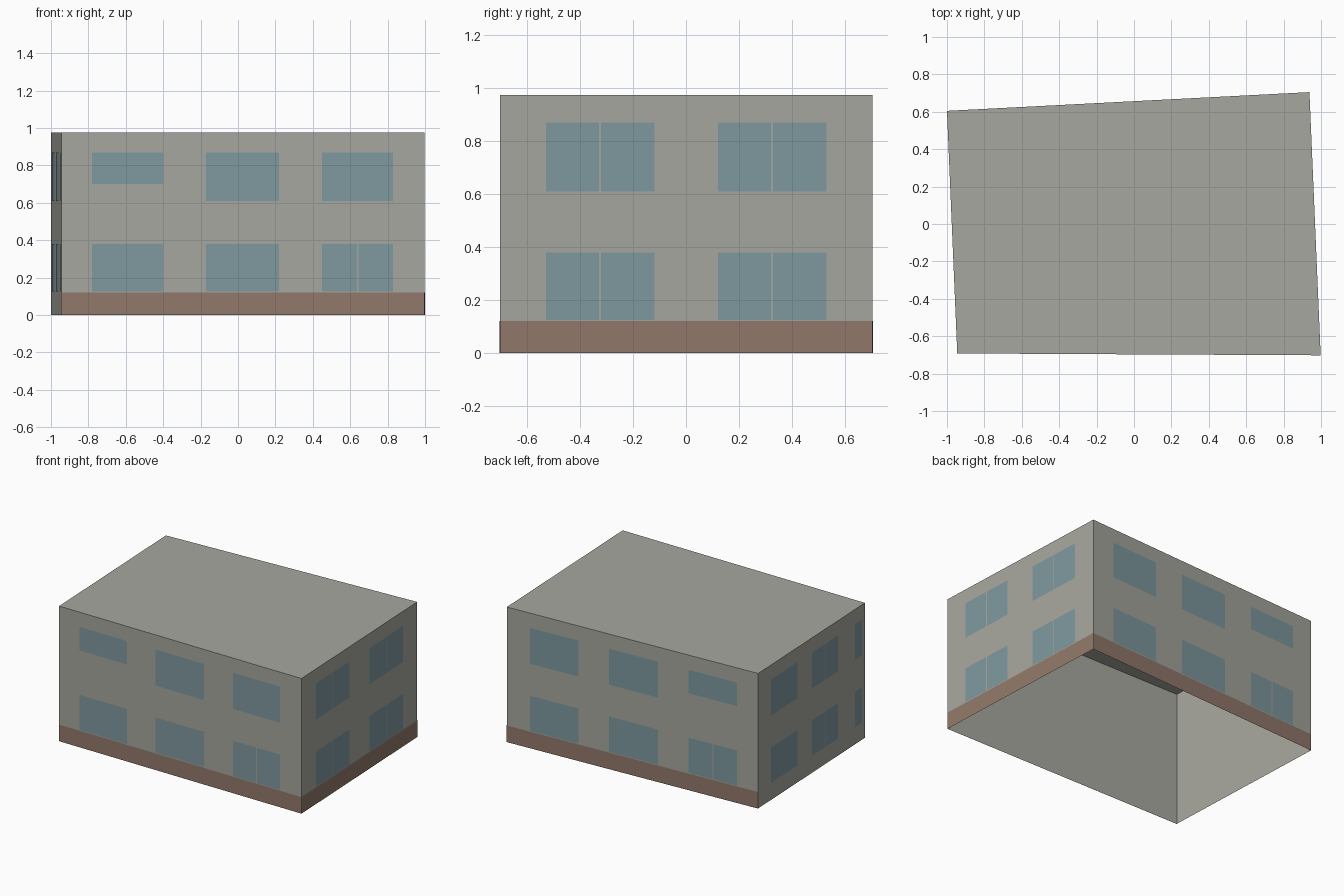
import bpy
from mathutils import Vector

cube = bpy.data.objects.get("Cube")
if cube:
    bpy.data.objects.remove(cube, do_unlink=True)


def material(name, rgb):
    m = bpy.data.materials.new(name)
    m.use_nodes = True
    m.diffuse_color = (*rgb, 1)
    m.node_tree.nodes["Principled BSDF"].inputs["Base Color"].default_value = (*rgb, 1)
    return m


WALL = material("warm grey wall", (0.39, 0.39, 0.35))
GLASS = material("blue grey glass", (0.212, 0.32, 0.345))
BRICK = material("brown plinth", (0.29, 0.19, 0.147))


def mesh_object(name, verts, faces, mat):
    me = bpy.data.meshes.new(name)
    me.from_pydata(verts, [], faces)
    me.materials.append(mat)
    ob = bpy.data.objects.new(name, me)
    bpy.context.collection.objects.link(ob)
    return ob


# Footprint corners: front -x, front +x, back +x, back -x
CORNERS = [Vector(c) for c in
           ((-0.945, -0.692, 0), (0.998, -0.702, 0), (0.938, 0.705, 0), (-1, 0.605, 0))]
HEIGHT = 0.975
UP = Vector((0, 0, 1))
PLINTH = 0.12
LOWER, UPPER, SHORT = (0.125, 0.38), (0.61, 0.87), (0.70, 0.87)
GAP = 0.008

# Open-bottomed shell with a flat roof
mesh_object("walls_and_roof",
            CORNERS + [c + UP * HEIGHT for c in CORNERS],
            [(i, (i + 1) % 4, (i + 1) % 4 + 4, i + 4) for i in range(4)] + [(4, 5, 6, 7)],
            WALL)


def plate(name, side, u, z, mat, out=0.002):
    """Flat plate on a wall, u measured along it from its left end."""
    start, end = CORNERS[side], CORNERS[(side + 1) % 4]
    along = (end - start).normalized()
    base = start + along.cross(UP) * out
    pts = [base + along * a + UP * h
           for a, h in ((u[0], z[0]), (u[1], z[0]), (u[1], z[1]), (u[0], z[1]))]
    return mesh_object(name, pts, [(0, 1, 2, 3)], mat)


def window(name, side, u, z, split=False):
    if split:
        mid = (u[0] + u[1]) / 2
        plate(name + "_pane_a", side, (u[0], mid - GAP / 2), z, GLASS)
        plate(name + "_pane_b", side, (mid + GAP / 2, u[1]), z, GLASS)
    else:
        plate(name, side, u, z, GLASS)


# Per wall: window spans, and which lower / upper windows are split or short
FACADES = [
    ("front", [(0.165, 0.545), (0.775, 1.165), (1.395, 1.775)], {2}, set(), 0),
    ("left", [(0.173, 0.583), (0.823, 1.233)], {0, 1}, {0, 1}, None),
    ("back", [(0.18, 0.555), (0.79, 1.17), (1.405, 1.78)], {2}, set(), 2),
    ("right", [(0.155, 0.473), (0.655, 0.97), (1.175, 1.257)], {1}, {1}, None),
]

for side, (name, spans, split_low, split_up, short) in enumerate(FACADES):
    for i, u in enumerate(spans):
        window(f"{name}_lower_window_{i + 1}", side, u, LOWER, i in split_low)
        window(f"{name}_upper_window_{i + 1}", side, u,
               SHORT if i == short else UPPER, i in split_up)
        # Wall-coloured panel below the short window
        if i == short:
            plate(f"{name}_window_panel", side, u, (UPPER[0], SHORT[0]), WALL, 0.005)
    # Plinth band, absent on the plain -x wall
    if name != "right":
        length = (CORNERS[(side + 1) % 4] - CORNERS[side]).length
        plate(f"{name}_plinth", side, (0, length), (0, PLINTH), BRICK)
